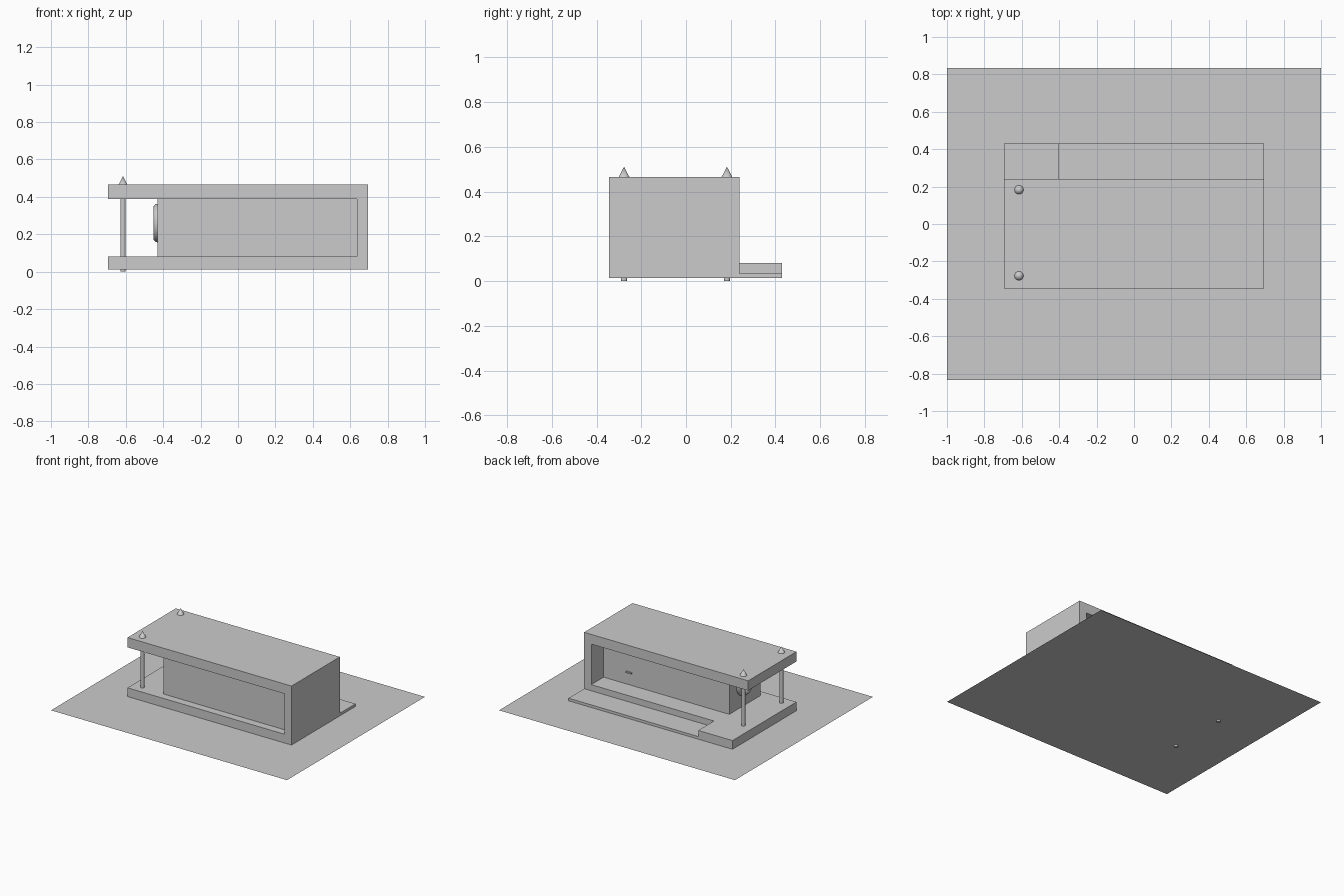
import bpy, bmesh, math

if "Cube" in bpy.data.objects:
    bpy.data.objects.remove(bpy.data.objects["Cube"])

GROUND = 0.013
BASE_TOP, ROOF_BOTTOM, ROOF_TOP = 0.08, 0.39, 0.465
FRONT, BACK, TERRACE_BACK = -0.345, 0.24, 0.43
LEFT, RIGHT = -0.695, 0.695
ROOM_LEFT, ROOM_RIGHT, ROOM_FRONT, ROOM_BACK = -0.43, 0.635, -0.285, 0.09

grey = bpy.data.materials.new("light_grey")
grey.diffuse_color = (0.6, 0.6, 0.6, 1)
grey.use_nodes = True
grey.node_tree.nodes["Principled BSDF"].inputs["Base Color"].default_value = grey.diffuse_color


def finish(obj, name, smooth=False):
    obj.name = name
    obj.data.materials.append(grey)
    if smooth:
        bpy.ops.object.select_all(action='DESELECT')
        obj.select_set(True)
        bpy.context.view_layer.objects.active = obj
        bpy.ops.object.shade_smooth_by_angle(angle=math.radians(35))
    return obj


def prism(name, profile, direction):
    """Extrude a closed outline along a direction vector."""
    mesh = bpy.data.meshes.new(name)
    bm = bmesh.new()
    face = bm.faces.new([bm.verts.new(p) for p in profile])
    if any(direction):
        ext = bmesh.ops.extrude_face_region(bm, geom=[face])
        verts = [v for v in ext["geom"] if isinstance(v, bmesh.types.BMVert)]
        bmesh.ops.translate(bm, verts=verts, vec=direction)
        bmesh.ops.recalc_face_normals(bm, faces=bm.faces)
    bm.to_mesh(mesh)
    bm.free()
    obj = bpy.data.objects.new(name, mesh)
    bpy.context.collection.objects.link(obj)
    return finish(obj, name)


def box(name, x0, x1, y0, y1, z0, z1):
    return prism(name, [(x0, y0, z0), (x1, y0, z0), (x1, y1, z0), (x0, y1, z0)],
                 (0, 0, z1 - z0))


# Flat ground sheet
prism("ground_sheet", [(-1, -0.835, GROUND), (1, -0.835, GROUND),
                       (1, 0.835, GROUND), (-1, 0.835, GROUND)], (0, 0, 0))

# Folded shell: base, end wall and roof in one C-shaped section
section = [(LEFT, GROUND), (RIGHT, GROUND), (RIGHT, ROOF_TOP), (LEFT, ROOF_TOP),
           (LEFT, ROOF_BOTTOM), (ROOM_RIGHT, ROOF_BOTTOM),
           (ROOM_RIGHT, BASE_TOP), (LEFT, BASE_TOP)]
prism("shell", [(x, FRONT, z) for x, z in section], (0, BACK - FRONT, 0))

# Enclosed room set back from the shell edges
box("room", ROOM_LEFT, ROOM_RIGHT, ROOM_FRONT, ROOM_BACK, BASE_TOP, ROOF_BOTTOM)

# Raised terrace and lower step along the back
box("terrace", LEFT, -0.405, BACK, TERRACE_BACK, GROUND, BASE_TOP)
box("low_step", -0.405, RIGHT, BACK, TERRACE_BACK, GROUND, 0.033)

# Door handle on the back of the room
box("door_handle", 0.395, 0.44, ROOM_BACK, ROOM_BACK + 0.012, 0.17, 0.18)

# Round ring on the open end of the room
bpy.ops.mesh.primitive_torus_add(major_radius=0.08, minor_radius=0.023,
                                 major_segments=48, minor_segments=16,
                                 location=(ROOM_LEFT, (ROOM_FRONT + ROOM_BACK) / 2, 0.26),
                                 rotation=(0, math.pi / 2, 0))
finish(bpy.context.object, "wall_ring", True)

# Columns passing through the slabs, with pointed caps on the roof
for side, y in (("front", -0.277), ("back", 0.183)):
    bpy.ops.mesh.primitive_cylinder_add(vertices=32, radius=0.0135, depth=ROOF_TOP,
                                        location=(-0.615, y, ROOF_TOP / 2))
    finish(bpy.context.object, side + "_column", True)
    bpy.ops.mesh.primitive_cone_add(vertices=32, radius1=0.024, radius2=0, depth=0.046,
                                    location=(-0.615, y, ROOF_TOP + 0.023))
    finish(bpy.context.object, side + "_column_cap", True)
